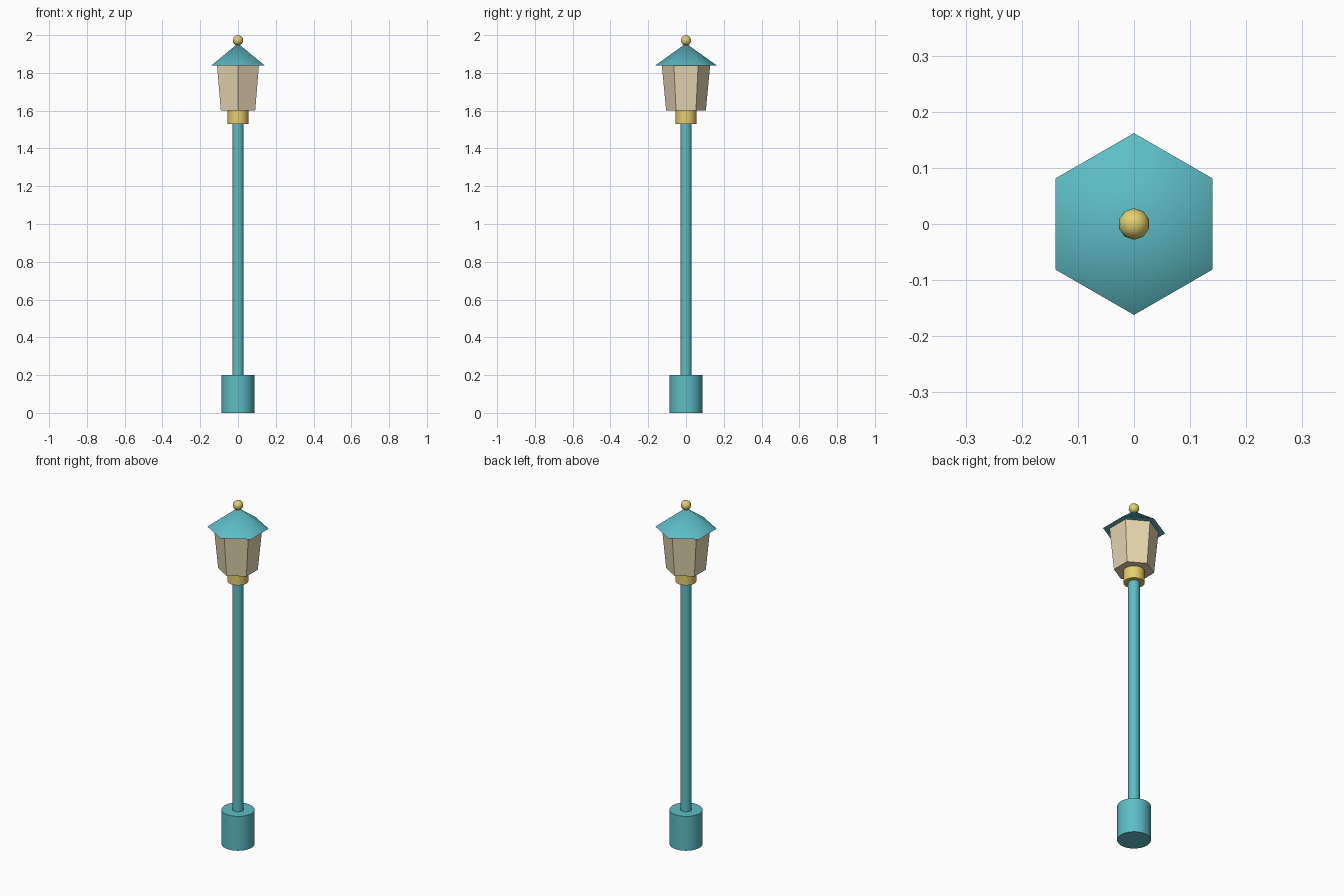
import bpy, math

if "Cube" in bpy.data.objects:
    bpy.data.objects.remove(bpy.data.objects["Cube"])


def paint(name, rgb):
    m = bpy.data.materials.new(name)
    m.diffuse_color = (*rgb, 1)
    m.use_nodes = True
    m.node_tree.nodes["Principled BSDF"].inputs["Base Color"].default_value = m.diffuse_color
    return m


TEAL = paint("teal_paint", (0.11, 0.51, 0.56))
BRASS = paint("brass", (0.78, 0.62, 0.16))
GLASS = paint("cream_glass", (0.80, 0.68, 0.44))


def finish(name, mat, angle):
    ob = bpy.context.object
    ob.name = name
    ob.data.materials.append(mat)
    bpy.ops.object.shade_smooth_by_angle(angle=math.radians(angle))
    return ob


def frustum(name, z0, z1, r0, r1, sides, mat, angle=30):
    # cone vertices start on the y axis, so hexagons point front and back
    bpy.ops.mesh.primitive_cone_add(vertices=sides, radius1=r0, radius2=r1,
                                    depth=z1 - z0, location=(0, 0, (z0 + z1) / 2))
    return finish(name, mat, angle)


# base, pole and collar
frustum("base", 0, 0.2, 0.087, 0.087, 32, TEAL)
frustum("pole", 0.2, 1.53, 0.03, 0.03, 24, TEAL)
frustum("collar", 1.53, 1.6, 0.055, 0.055, 32, BRASS)

# hexagonal lantern and its roof
frustum("lantern_glass", 1.6, 1.84, 0.105, 0.128, 6, GLASS)
frustum("roof", 1.84, 1.956, 0.162, 0, 6, TEAL, 40)

# ball on the roof tip
bpy.ops.mesh.primitive_ico_sphere_add(subdivisions=2, radius=0.028, location=(0, 0, 1.972))
finish("finial", BRASS, 40)
